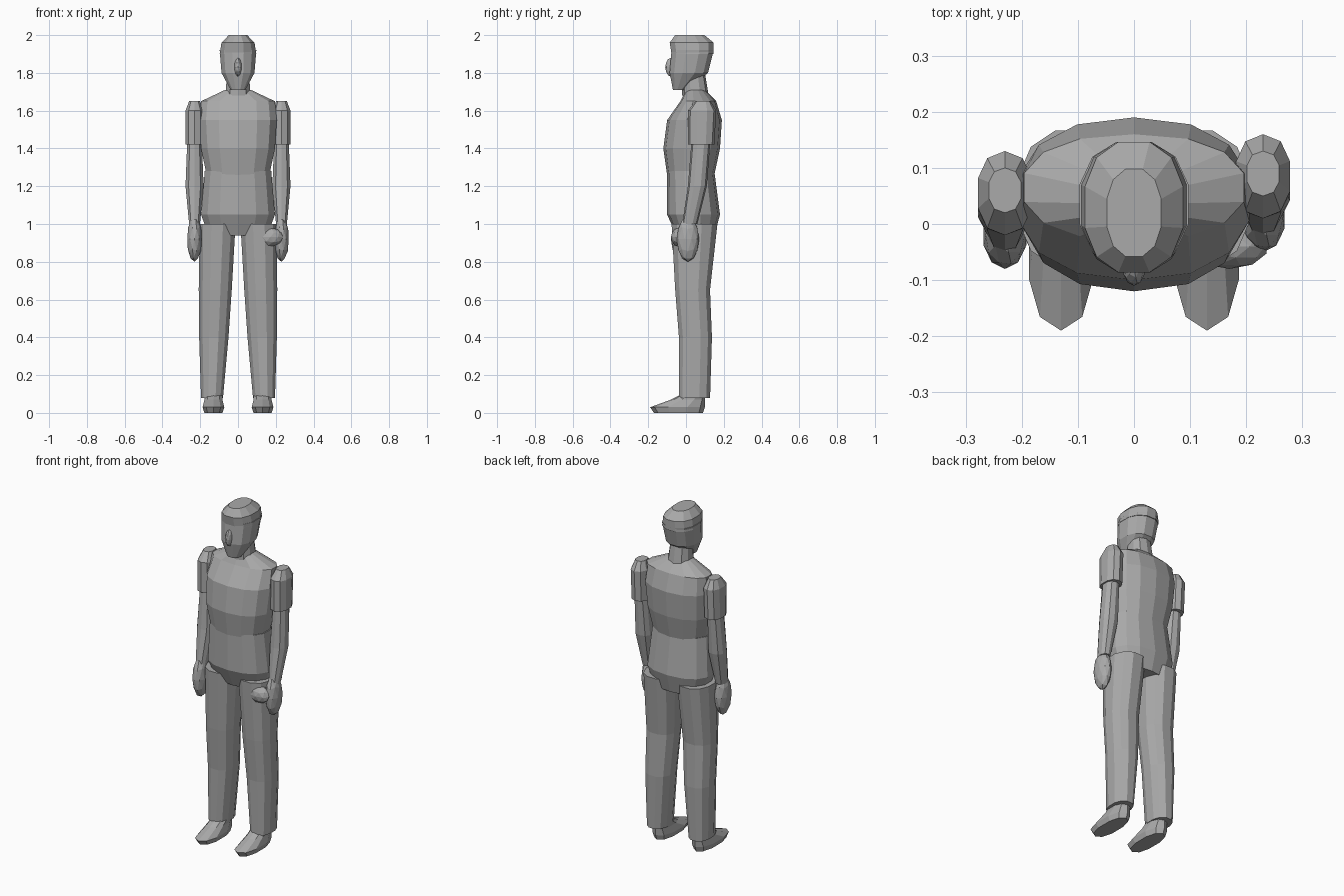
import bpy
import math

if "Cube" in bpy.data.objects:
    bpy.data.objects.remove(bpy.data.objects["Cube"], do_unlink=True)

grey = bpy.data.materials.new("plain grey")
grey.use_nodes = True
grey.diffuse_color = (0.4, 0.4, 0.4, 1)
shader = grey.node_tree.nodes["Principled BSDF"]
shader.inputs["Base Color"].default_value = grey.diffuse_color


def squircle(value):
    """Push a sine or cosine outward so that a ring is slightly boxy."""
    return math.copysign(abs(value) ** 0.87, value)


def loft(name, rings, sides=12, centre=0.0, lean=0.0, shift=0.0):
    """Join rounded rings, listed upward as (height, half width, front, back)."""
    verts, faces = [], []
    for height, half_width, front, back in rings:
        middle = centre + lean * height
        for step in range(sides):
            angle = math.tau * (step + 0.5) / sides
            x = middle + half_width * squircle(math.cos(angle))
            y = (front + back) / 2 + (back - front) / 2 * squircle(math.sin(angle))
            verts.append((x, y + shift, height))
    for row in range(len(rings) - 1):
        lower, upper = row * sides, (row + 1) * sides
        for step in range(sides):
            after = (step + 1) % sides
            faces.append((lower + step, lower + after, upper + after, upper + step))
    faces.append(tuple(reversed(range(sides))))
    faces.append(tuple(range(len(verts) - sides, len(verts))))
    mesh = bpy.data.meshes.new(name)
    mesh.from_pydata(verts, [], faces)
    mesh.materials.append(grey)
    part = bpy.data.objects.new(name, mesh)
    bpy.context.collection.objects.link(part)


def blob(name, centre, radii):
    """Make a faceted ellipsoid."""
    bpy.ops.mesh.primitive_ico_sphere_add(subdivisions=2, radius=1, location=centre)
    part = bpy.context.object
    part.name = name
    part.scale = radii
    part.data.materials.append(grey)


# Trunk
loft("shirt", [(1.26, .17, -.1, .15), (1.4, .2, -.12, .18), (1.55, .21, -.1, .19),
               (1.65, .2, -.03, .16), (1.71, .07, 0, .1)], sides=14)
loft("hips", [(.94, .16, -.05, .15), (1.05, .2, -.1, .18), (1.28, .18, -.1, .15)],
     sides=14)

# Neck and head
loft("neck", [(1.68, .07, -.02, .12), (1.8, .06, -.02, .1)], sides=10)
loft("face", [(1.71, .04, -.07, 0), (1.8, .09, -.09, .12), (1.92, .1, -.08, .15)])
loft("hair", [(1.9, .1, -.08, .15), (1.96, .09, -.09, .15), (2, .05, -.06, .1)])
blob("nose", (0, -.08, 1.83), (.02, .03, .05))

# Paired limbs, with the right shoulder carried a little further forward
for word, side, shift in (("left", 1, .01), ("right", -1, -.02)):
    arm = side * .23
    loft(word + "_sleeve", [(1.42, .05, 0, .14), (1.6, .05, 0, .15),
                            (1.65, .03, .04, .12)],
         sides=10, centre=arm, shift=shift)
    loft(word + "_forearm", [(1, .03, -.03, .05), (1.2, .05, 0, .1),
                             (1.45, .04, .02, .12)],
         sides=10, centre=arm, shift=shift)
    blob(word + "_hand", (arm, shift, .92), (.04, .06, .12))
    loft(word + "_trouser_leg", [(.08, .06, -.04, .13), (.4, .08, -.04, .14),
                                 (.65, .09, -.06, .13), (1, .1, -.08, .17)],
         centre=side * .14, lean=side * -.03)
    loft(word + "_shoe", [(0, .05, -.17, .09), (.03, .06, -.19, .1),
                          (.07, .05, -.08, .1), (.1, .05, -.02, .1)],
         sides=10, centre=side * .13)

# Thumb side of the left hand, resting against the thigh
blob("left_thumb", (.17, -.04, .93), (.07, .04, .05))
